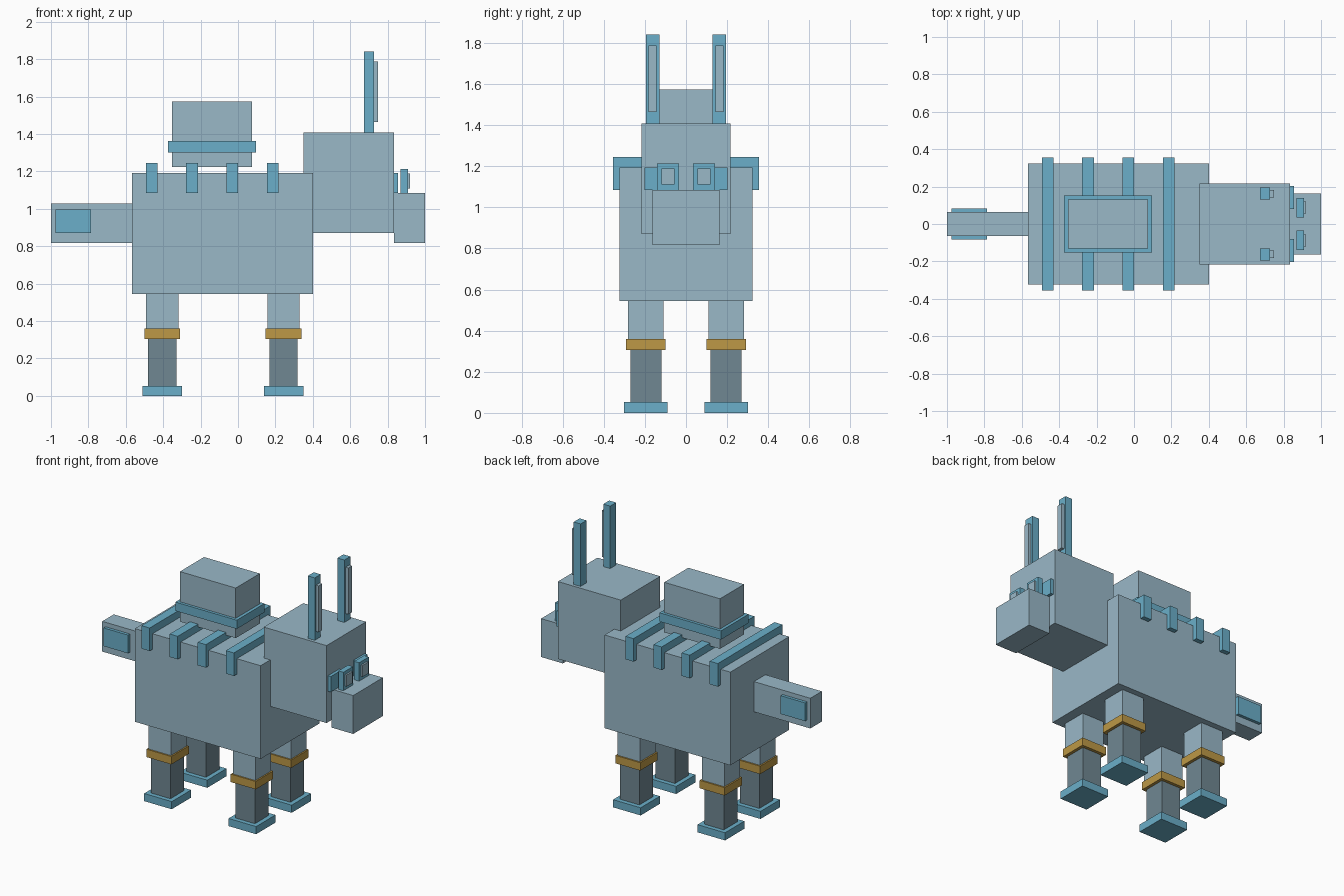
import bpy

default = bpy.data.objects.get("Cube")
if default:
    bpy.data.objects.remove(default, do_unlink=True)


def material(name, r, g, b):
    mat = bpy.data.materials.new(name)
    mat.use_nodes = True
    mat.diffuse_color = (r, g, b, 1)
    mat.node_tree.nodes["Principled BSDF"].inputs["Base Color"].default_value = (r, g, b, 1)
    return mat


GREY = material("pale blue grey", 0.32, 0.48, 0.575)
BLUE = material("bright blue", 0.147, 0.43, 0.585)
GOLD = material("gold", 0.51, 0.315, 0.061)
DARK = material("dark slate", 0.162, 0.243, 0.287)


def box(name, mat, x, y, z):
    """Axis-aligned box from (min, max) pairs."""
    spans = (x, y, z)
    bpy.ops.mesh.primitive_cube_add(size=1, location=[(a + b) / 2 for a, b in spans])
    obj = bpy.context.object
    obj.name = name
    obj.scale = [b - a for a, b in spans]
    bpy.ops.object.transform_apply(location=False, rotation=False, scale=True)
    obj.data.materials.append(mat)
    return obj


def pair(name, mat, x, y, z):
    """Two boxes mirrored across y = 0."""
    box("near_" + name, mat, x, (-y[1], -y[0]), z)
    box("far_" + name, mat, x, y, z)


# Trunk, head and tail
box("body", GREY, (-0.567, 0.40), (-0.323, 0.323), (0.545, 1.193))
box("head", GREY, (0.35, 0.833), (-0.217, 0.217), (0.87, 1.408))
box("snout", GREY, (0.833, 1.0), (-0.163, 0.163), (0.818, 1.085))
box("tail", GREY, (-1.0, -0.567), (-0.063, 0.063), (0.818, 1.028))
box("tail_side_panels", BLUE, (-0.975, -0.787), (-0.084, 0.084), (0.87, 0.997))

# Bands over the back
for i in range(4):
    cx = -0.462 + i * 0.216
    box(f"back_band_{i + 1}", BLUE, (cx - 0.031, cx + 0.031), (-0.355, 0.355), (1.085, 1.245))

# Block carried on the back, with its rim
box("back_block", GREY, (-0.354, 0.075), (-0.132, 0.132), (1.225, 1.573))
box("back_block_rim", BLUE, (-0.375, 0.097), (-0.152, 0.152), (1.302, 1.363))

# Ears and face
pair("ear", BLUE, (0.674, 0.727), (0.13, 0.195), (1.408, 1.842))
pair("inner_ear", GREY, (0.727, 0.748), (0.143, 0.183), (1.465, 1.787))
pair("eye", BLUE, (0.833, 0.855), (0.08, 0.202), (1.085, 1.193))
pair("nostril", BLUE, (0.87, 0.908), (0.034, 0.14), (1.085, 1.213))
pair("nostril_centre", GREY, (0.908, 0.92), (0.056, 0.12), (1.11, 1.19))

# Legs: half width, bottom, top of each section
sections = (("upper_leg", GREY, 0.086, 0.36, 0.545),
            ("leg_band", GOLD, 0.096, 0.305, 0.36),
            ("lower_leg", DARK, 0.075, 0.053, 0.305),
            ("foot", BLUE, 0.106, 0.0, 0.053))
for end, cx in (("fore", 0.244), ("hind", -0.405)):
    for part, mat, half, low, high in sections:
        pair(f"{end}_{part}", mat, (cx - half, cx + half),
             (0.195 - half, 0.195 + half), (low, high))
